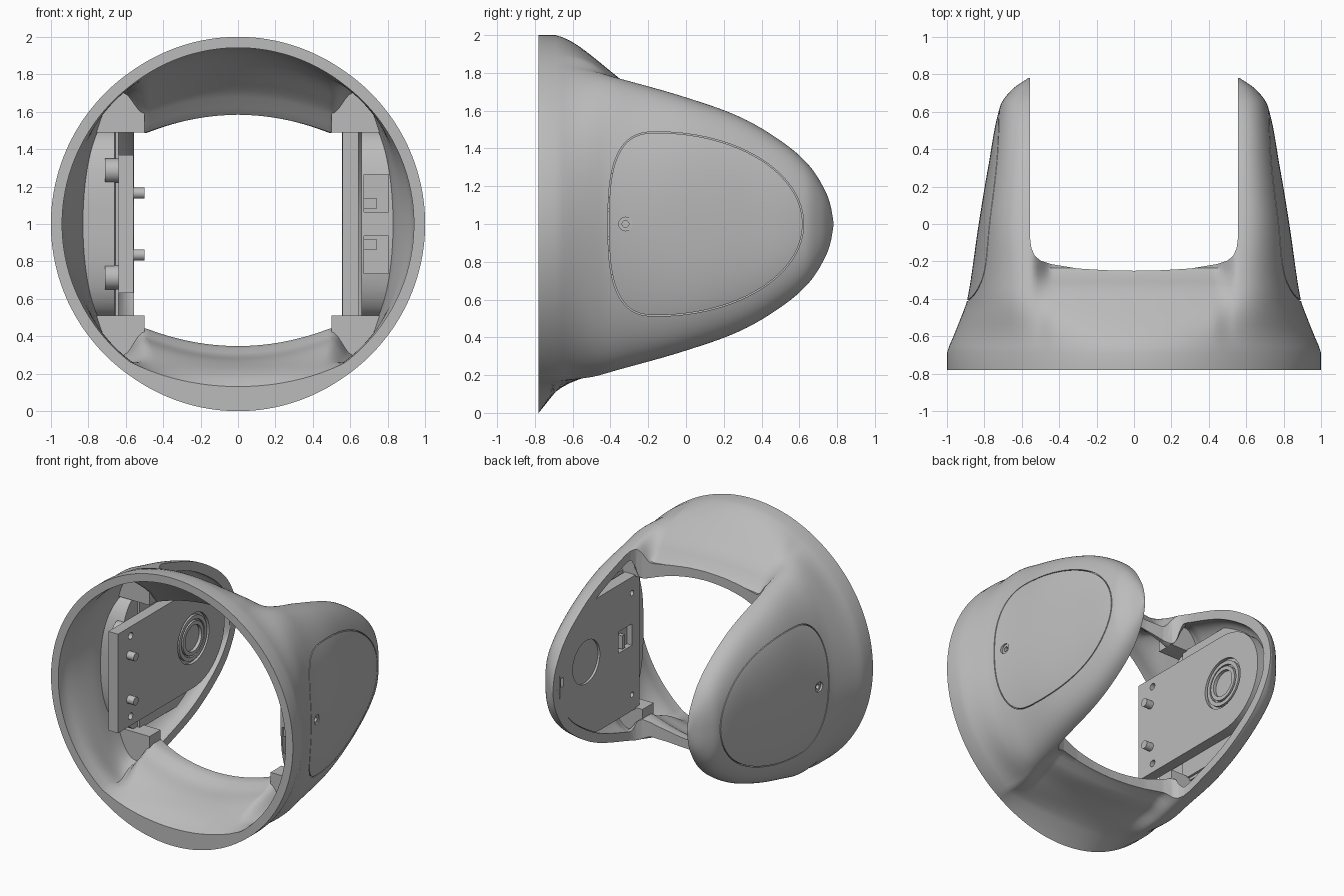
import bpy, bmesh, math
from math import sin, cos, pi, radians, sqrt

cube = bpy.data.objects.get("Cube")
if cube:
    bpy.data.objects.remove(cube, do_unlink=True)

grey = bpy.data.materials.new("satin_grey")
grey.use_nodes = True
COLOUR = (0.5, 0.5, 0.5, 1)
grey.diffuse_color = COLOUR
grey.node_tree.nodes["Principled BSDF"].inputs["Base Color"].default_value = COLOUR


def add_object(name, bm):
    bmesh.ops.recalc_face_normals(bm, faces=bm.faces)
    mesh = bpy.data.meshes.new(name)
    bm.to_mesh(mesh)
    bm.free()
    mesh.materials.append(grey)
    obj = bpy.data.objects.new(name, mesh)
    bpy.context.collection.objects.link(obj)
    return obj


def prism(name, outline, a, b, axis="x"):
    """Extrude an outline (y, z along x; x, y along z) from a to b."""
    place = (lambda p, h: (h, *p)) if axis == "x" else (lambda p, h: (*p, h))
    bm = bmesh.new()
    ends = [[bm.verts.new(place(p, h)) for p in outline] for h in (a, b)]
    for ring in ends:
        bm.faces.new(ring)
    for i in range(len(outline)):
        bm.faces.new((ends[0][i - 1], ends[0][i], ends[1][i], ends[1][i - 1]))
    return add_object(name, bm)


def rod(name, y, z, r, a, b, n=32):
    pts = [(y + r * cos(2 * pi * i / n), z + r * sin(2 * pi * i / n)) for i in range(n)]
    return prism(name, pts, a, b)


def box(name, x0, x1, y0, y1, z0, z1):
    return prism(name, [(y0, z0), (y1, z0), (y1, z1), (y0, z1)], x0, x1)


def cut(obj, *cutters):
    for c in cutters:
        mod = obj.modifiers.new("cut", "BOOLEAN")
        mod.operation, mod.solver, mod.object = "DIFFERENCE", "EXACT", c
        bpy.context.view_layer.objects.active = obj
        bpy.ops.object.modifier_apply(modifier=mod.name)
        bpy.data.objects.remove(c, do_unlink=True)
    return obj


def curve(table, y):
    """Smooth interpolation through (y, value) pairs."""
    y = min(max(y, table[0][0]), table[-1][0])
    i = max(k for k in range(len(table) - 1) if table[k][0] <= y)

    def slope(k):
        lo, hi = max(k - 1, 0), min(k + 1, len(table) - 1)
        return (table[hi][1] - table[lo][1]) / (table[hi][0] - table[lo][0])
    (y0, v0), (y1, v1) = table[i], table[i + 1]
    h, t = y1 - y0, (y - y0) / (y1 - y0)
    return (v0 * (1 + 2 * t) * (1 - t) ** 2 + v1 * t * t * (3 - 2 * t)
            + h * slope(i) * t * (1 - t) ** 2 - h * slope(i + 1) * t * t * (1 - t))


def smooth(t):
    t = min(max(t, 0), 1)
    return t * t * (3 - 2 * t)


# Profiles along y: side width, arm edge height, top and bottom saddle height
WIDTH = [(-.78, 1), (-.69, 1), (-.6, .965), (-.5, .925), (-.4, .89), (0, .83),
         (.3, .78), (.63, .715), (.72, .65), (.78, .565)]
EDGE = [(-.78, .83), (-.69, .83), (-.5, .81), (-.37, .775), (0, .67), (.3, .56),
        (.53, .42), (.66, .3), (.735, .18), (.765, .1), (.78, .015)]
TOP = [(-.78, 1), (-.69, 1), (-.58, .95), (-.37, .785), (-.33, .75), (-.25, .645), (-.18, .645)]
BOTTOM = [(-.78, 1), (-.68, .88), (-.5, .8), (-.33, .76), (-.25, .715), (-.18, .715)]
CORNER = 0.55


def section(y, inset):
    """One closed cross-section: round at the rim, two arm sides further back."""
    s = smooth((y + .69) / .34)
    opening = smooth((y + .14) / .08)
    corner = CORNER + inset * (1 - opening)
    w = max(curve(WIDTH, y) - inset, corner + .008)
    k = max(curve(EDGE, y) - inset * .85, .008)
    a0 = math.acos(corner)
    rim = k * sin(a0) / sqrt(1 - CORNER ** 2)
    power = 1 - .2 * smooth((y + .4) / .5)
    sag = .15 + 4 * inset

    def side(f):
        a = f * a0
        c, q = max(cos(f * pi / 2), 0) ** power, abs(sin(f * pi / 2)) ** power
        x = w * cos(a) * (1 - s) + (corner + (w - corner) * c) * s
        z = rim * sin(a) / sin(a0) * (1 - s) + k * math.copysign(q, f) * s
        return x, z

    def saddle(f, table, back=0):
        c = curve(table, y - back) - inset
        x = corner * abs(f)
        g = (sqrt(1 - x * x) - sin(a0)) / (1 - sin(a0))
        arch = c - sag * x * x
        m = max(smooth((x - corner) / .12 + 1), opening)
        z = (rim + (c - rim) * g) * (1 - s) + (arch + (k - arch) * m) * s
        return f * corner * (w + (1 - w) * s), z

    fs = [i / 32 for i in range(-32, 33)]
    arm = [side(f) for f in fs]
    loop = arm + [saddle(-f, TOP, inset * .8) for f in fs[1:-1]]
    loop += [(-x, z) for x, z in reversed(arm)]
    return loop + [(x, -z) for x, z in (saddle(f, BOTTOM) for f in fs[1:-1])]


def loft(name, stations, inset, shift):
    bm = bmesh.new()
    rings = [[bm.verts.new((x, y, 1 + z)) for x, z in section(y + shift, inset)]
             for y in stations]
    for r0, r1 in zip(rings, rings[1:]):
        for i in range(len(r0)):
            bm.faces.new((r0[i - 1], r0[i], r1[i], r1[i - 1]))
    bm.faces.new(rings[0])
    bm.faces.new(rings[-1])
    return add_object(name, bm)


def panel_outline(grow, n=96):
    """Egg-shaped outline of the outer arm panel."""
    pts = []
    for i in range(n):
        c, q = cos(2 * pi * i / n), sin(2 * pi * i / n)
        e, a = (1, .77) if c > 0 else (.7, .26)
        pts.append((-.15 + math.copysign(abs(c) ** e, c) * (a + grow),
                    1 + math.copysign(abs(q) ** e, q) * (.485 + grow)))
    return pts


# Hollow shell with the gap between the arms, solid trays behind the panels
# and walls closing the arms above and below the inner plates
steps = [-.69 + 1.47 * sin(i / 60 * pi / 2) for i in range(61)]
shell = loft("ring_and_arms_shell", [-.78] + steps, 0, 0)
hollow = loft("hollow_cutter", [-.85] + [y - .05 for y in steps], .06, .05)
for s in (1, -1):
    cut(hollow, prism("tray", panel_outline(.03), s * .66, s * 1.2))
    for t in (1, -1):
        cut(hollow, box("wall", s * .5, s * 1.1, -.33, -.2, 1 + t * .49, 1 + t * 1.2))
half = [(.555, 1), (.555, -.08), (.548, -.13), (.53, -.17), (.5, -.195),
        (.44, -.215), (.3, -.238), (.15, -.247)]
gap = prism("gap_cutter", half + [(0, -.25)] + [(-x, y) for x, y in reversed(half)],
            -1, 3, "z")
cut(shell, hollow, gap)

# Seams and screw wells of the outer arm panels
for s, word in ((1, "left"), (-1, "right")):
    seam = prism("seam_cutter", panel_outline(.003), s * .702, s * 1.2)
    cut(seam, prism("seam_core", panel_outline(-.003), s * .5, s * 1.3))
    cut(shell, seam, rod("well_cutter", -.32, 1, .036, s * .75, s * 1.2))
    cut(rod(word + "_screw_collar", -.32, 1, .036, s * .74, s * .865),
        rod("socket_cutter", -.32, 1, .018, s * .83, s * 1))


# Inner arm plates
def arm_outline(y0, margin):
    ys = [y0 + (.69 - y0) * sin(i / 24 * pi / 2) for i in range(25)]
    edge = [(y, min(.5, curve(EDGE, y + .05) - margin)) for y in ys]
    return [(y, 1 + h) for y, h in edge] + [(y, 1 - h) for y, h in reversed(edge)]


cover = prism("left_inner_cover", arm_outline(-.25, .055), .558, .645)
cut(cover, rod("c", .38, 1.07, .16, .5, .575, 48), box("c", .5, .6, -.16, 0, .99, 1.15),
    box("c", .5, .6, .65, .68, .99, 1.06))
for z in (.62, 1.38):
    cut(cover, rod("c", -.16, z, .02, .5, .6, 16))
box("left_cover_tab", .562, .61, -.08, -.05, 1.0, 1.1)
prism("right_backing_plate", arm_outline(-.25, .06), -.655, -.638)

# Bearing plate with rounded end
arc = [(.27 + .37 * sin(t * pi / 24), 1 - .37 * cos(t * pi / 24)) for t in range(25)]
plate = prism("right_bearing_plate", [(-.62, .63)] + arc + [(-.62, 1.37)], -.638, -.558)
cut(plate, rod("c", .27, 1, .185, -.58, -.4, 48))
for z in (.7, 1.3):
    cut(plate, rod("c", -.47, z, .025, -.7, -.5, 16))
for z in (.835, 1.165):
    rod("plate_peg", -.49, z, .03, -.6, -.5, 24)
for label, r, x in (("outer", .165, -.56), ("inner", .125, -.557)):
    cut(rod("bearing_" + label + "_race", .27, 1, r, -.6, x, 48),
        rod("c", .27, 1, r - .028, -.7, -.4, 48))

# Standoffs, and windows with pegs in the tray's front wall
for s in (-1, 1):
    rod("right_standoff", -.41, 1 + s * .285, .065, -.71, -.63)
    zc = 1 + s * .165
    cut(shell, box("c", .672, .805, -.5, -.27, zc - .1, zc + .1))
    box("left_window_peg", .665, .74, -.42, -.35, 1 + s * .11 - .03, 1 + s * .11 + .03)

for obj in bpy.context.scene.objects:
    if obj.type == "MESH":
        bpy.ops.object.select_all(action="DESELECT")
        obj.select_set(True)
        bpy.context.view_layer.objects.active = obj
        bpy.ops.object.shade_smooth_by_angle(angle=radians(30))
